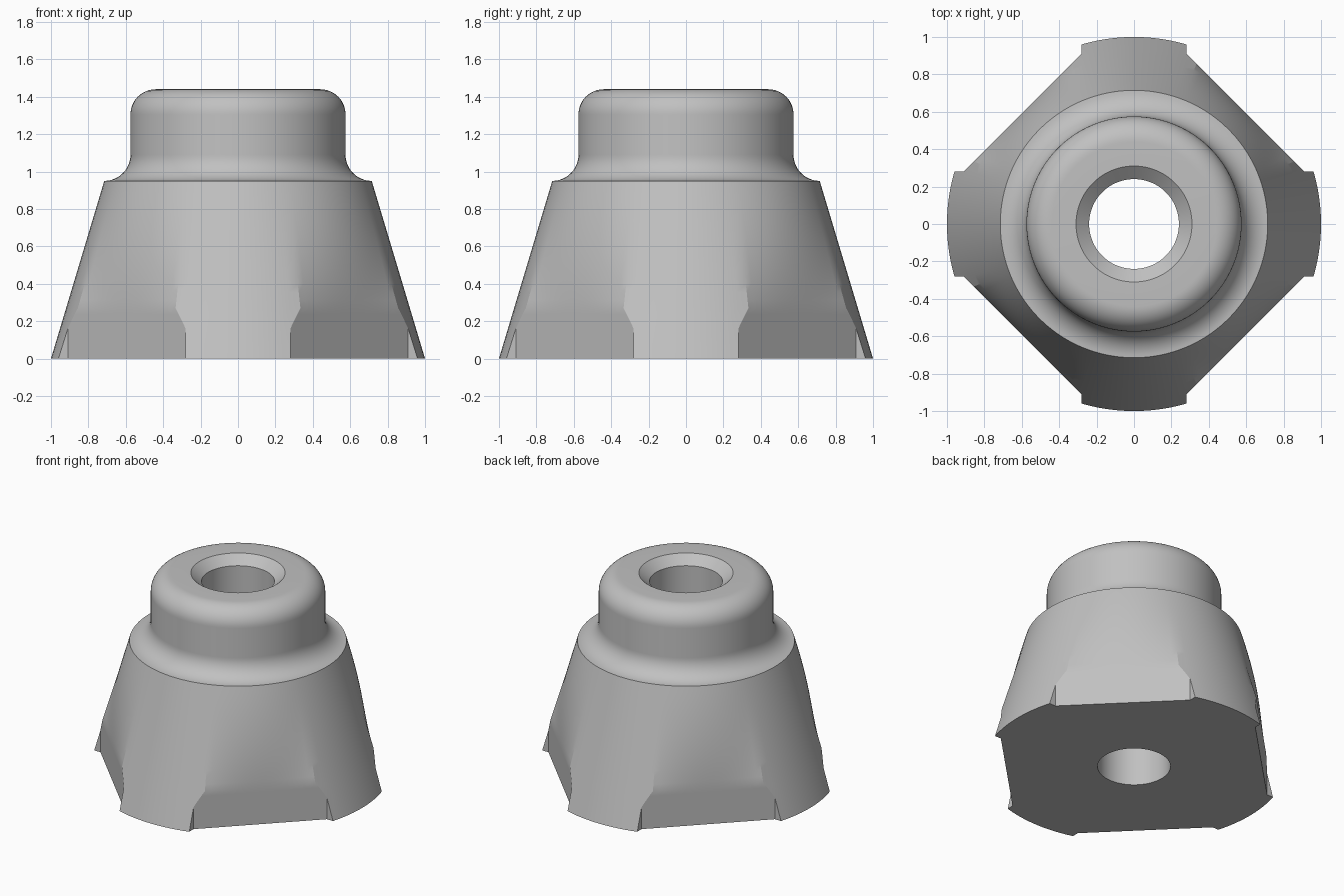
import bpy, bmesh
from math import sin, cos, pi, asin, acos, atan2, hypot, radians

cube = bpy.data.objects.get("Cube")
if cube:
    bpy.data.objects.remove(cube, do_unlink=True)

# Main dimensions
SHOULDER_Z, SHOULDER_R = 0.95, 0.715
TAPER = (1 - SHOULDER_R) / SHOULDER_Z
LOBE_X, FLAT_Y = 0.28, 0.91            # lobe half width, where the flat meets it
FLAT_D = (LOBE_X + FLAT_Y) / 2 ** 0.5  # distance of the diagonal flats from the axis
NOTCH_Z = (1 - hypot(LOBE_X, FLAT_Y)) / TAPER
FLAT_Z = 0.27                          # height where the flats start to blend out
NECK_R, TOP_Z, BORE_R, SINK_R = 0.575, 1.44, 0.24, 0.31
LOBE_STEPS, FLAT_STEPS = 12, 20


def cone(z):
    return 1 - TAPER * z


def flat(angle):
    return FLAT_D / cos(angle - pi / 4)


def ring_points(z):
    """Polar (angle, radius) points of the lobed body at height z."""
    if z < NOTCH_Z:
        edge, foot = asin(LOBE_X / cone(z)), atan2(LOBE_X, FLAT_Y)
    else:
        edge = foot = pi / 4 - acos(FLAT_D / cone(min(z, FLAT_Z)))
    fade = (1 - max(0, z - FLAT_Z) / (SHOULDER_Z - FLAT_Z)) ** 2.2
    points = []
    for quarter in range(4):
        turn = quarter * pi / 2
        for i in range(LOBE_STEPS + 1):
            points.append((turn - edge + 2 * edge * i / LOBE_STEPS, cone(z)))
        for i in range(FLAT_STEPS + 1):
            a = foot + (pi / 2 - 2 * foot) * i / FLAT_STEPS
            r = flat(a) if z <= FLAT_Z else cone(z) - (cone(FLAT_Z) - flat(a)) * fade
            points.append((turn + a, r))
    return points


# Lobed body rings
heights = [0, NOTCH_Z / 2, NOTCH_Z, 0.2, 0.235]
heights += [FLAT_Z + (SHOULDER_Z - FLAT_Z) * i / 16 for i in range(17)]
rings = [[(r * cos(a), r * sin(a), z) for a, r in ring_points(z)] for z in heights]

# Neck profile: concave fillet, rounded top, countersink and bore
fillet, rounding = SHOULDER_R - NECK_R, 0.135
quarter_arc = [pi / 2 * i / 12 for i in range(13)]
profile = [(SHOULDER_R - fillet * sin(t), SHOULDER_Z + fillet * (1 - cos(t)))
           for t in quarter_arc[1:]]
profile += [(NECK_R - rounding * (1 - cos(t)), TOP_Z - rounding * (1 - sin(t)))
            for t in quarter_arc]
profile += [(SINK_R, TOP_Z), (BORE_R, TOP_Z - 0.06), (BORE_R, 0)]
angles = [a for a, r in ring_points(SHOULDER_Z)]
rings += [[(r * cos(a), r * sin(a), z) for a in angles] for r, z in profile]

# Skin the rings into one closed solid
bm = bmesh.new()
loops = [[bm.verts.new(p) for p in ring] for ring in rings]
count = len(angles)
for k, lower in enumerate(loops):
    upper = loops[(k + 1) % len(loops)]
    for i in range(count):
        j = (i + 1) % count
        bm.faces.new((lower[i], lower[j], upper[j], upper[i]))
bmesh.ops.remove_doubles(bm, verts=bm.verts[:], dist=0.0001)
bmesh.ops.recalc_face_normals(bm, faces=bm.faces[:])
mesh = bpy.data.meshes.new("lobed_housing")
bm.to_mesh(mesh)
bm.free()
housing = bpy.data.objects.new("lobed_housing", mesh)
bpy.context.collection.objects.link(housing)

# Plain grey finish
grey = bpy.data.materials.new("plain_grey")
grey.use_nodes = True
colour = (0.53, 0.53, 0.53, 1)
grey.diffuse_color = colour
for node in grey.node_tree.nodes:
    if node.type == 'BSDF_PRINCIPLED':
        node.inputs["Base Color"].default_value = colour
mesh.materials.append(grey)

bpy.ops.object.select_all(action='DESELECT')
housing.select_set(True)
bpy.context.view_layer.objects.active = housing
bpy.ops.object.shade_smooth_by_angle(angle=radians(18))
